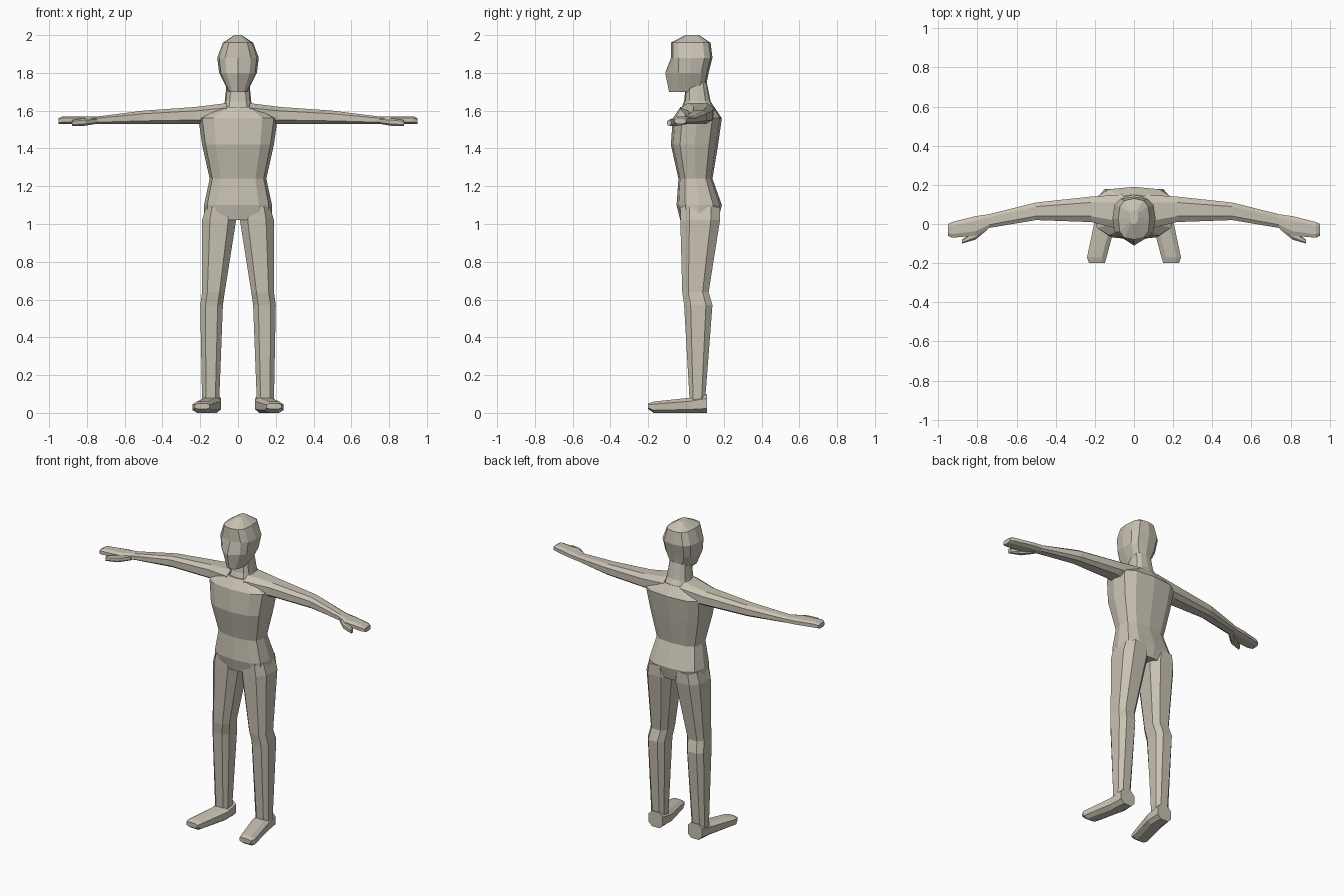
import bpy
import bmesh
from math import cos, sin, pi, copysign

cube = bpy.data.objects.get("Cube")
if cube:
    bpy.data.objects.remove(cube, do_unlink=True)

clay = bpy.data.materials.new("warm grey clay")
clay.use_nodes = True
colour = (0.58, 0.54, 0.45, 1)
clay.diffuse_color = colour
clay.node_tree.nodes["Principled BSDF"].inputs["Base Color"].default_value = colour


def boxy(value):
    """Push a sine or cosine outwards so a round outline becomes squarer."""
    return copysign(abs(value) ** 0.7, value)


def outline(sides, start, low_a, high_a, low_b, high_b):
    """Squarish polygon that exactly fills the given rectangle."""
    angles = [start + 2 * pi * i / sides for i in range(sides)]
    unit = [(boxy(cos(t)), boxy(sin(t))) for t in angles]
    reach = max(u for u, v in unit)
    mid_a, mid_b = (low_a + high_a) / 2, (low_b + high_b) / 2
    half_a, half_b = (high_a - low_a) / 2, (high_b - low_b) / 2
    return [(mid_a + half_a * u / reach, mid_b + half_b * v / reach) for u, v in unit]


def body_slice(z, half, front, back):
    """Horizontal slice on the centre line, with a corner at front centre."""
    return [(x, y, z) for x, y in outline(12, 0, -half, half, front, back)]


def leg_slice(z, inner, outer, front, back):
    return [(x, y, z) for x, y in outline(8, pi / 8, inner, outer, front, back)]


def foot_slice(y, inner, outer, top, bottom=0):
    return [(x, y, z) for x, z in outline(8, pi / 8, inner, outer, bottom, top)]


def arm_slice(x, front, back, top, bottom=1.53):
    return [(x, y, z) for y, z in outline(8, pi / 8, front, back, bottom, top)]


def loft(name, rings, side=1):
    """Skin a list of rings, cap both ends, and place it on the chosen side."""
    bm = bmesh.new()
    loops = [[bm.verts.new((side * x, y, z)) for x, y, z in ring] for ring in rings]
    for lower, upper in zip(loops, loops[1:]):
        for i in range(len(lower)):
            bm.faces.new((lower[i - 1], lower[i], upper[i], upper[i - 1]))
    bm.faces.new(loops[0])
    bm.faces.new(loops[-1])
    bmesh.ops.recalc_face_normals(bm, faces=bm.faces)
    mesh = bpy.data.meshes.new(name)
    bm.to_mesh(mesh)
    bm.free()
    mesh.materials.append(clay)
    obj = bpy.data.objects.new(name, mesh)
    bpy.context.collection.objects.link(obj)
    return obj


# Torso, from crotch to shoulder line
loft("torso", [
    body_slice(z=1.02, half=0.18, front=-0.03, back=0.17),
    body_slice(z=1.1, half=0.18, front=-0.05, back=0.19),
    body_slice(z=1.24, half=0.15, front=-0.04, back=0.14),
    body_slice(z=1.42, half=0.19, front=-0.08, back=0.17),
    body_slice(z=1.56, half=0.21, front=-0.07, back=0.19),
    body_slice(z=1.62, half=0.1, front=-0.03, back=0.15),
])

# Neck
loft("neck", [
    body_slice(z=1.6, half=0.08, front=-0.03, back=0.16),
    body_slice(z=1.65, half=0.07, front=-0.01, back=0.13),
    body_slice(z=1.75, half=0.06, front=0, back=0.11),
])

# Head, with the front centre of the lower face drawn out to a ridge
head = loft("head", [
    body_slice(z=1.7, half=0.05, front=-0.08, back=0.1),
    body_slice(z=1.8, half=0.1, front=-0.08, back=0.12),
    body_slice(z=1.88, half=0.11, front=-0.08, back=0.14),
    body_slice(z=1.96, half=0.08, front=-0.08, back=0.13),
    body_slice(z=2, half=0.02, front=0, back=0.07),
])
for vertex in head.data.vertices:
    if abs(vertex.co.x) < 0.01 and vertex.co.y < 0 and vertex.co.z < 1.85:
        vertex.co.y -= 0.2 * (vertex.co.z - 1.65)

# Paired limbs
for label, side in (("left", 1), ("right", -1)):
    loft(label + "_leg", [
        leg_slice(z=1.09, inner=0.03, outer=0.17, front=-0.03, back=0.18),
        leg_slice(z=1.02, inner=0.01, outer=0.19, front=-0.03, back=0.18),
        leg_slice(z=0.64, inner=0.07, outer=0.19, front=-0.02, back=0.12),
        leg_slice(z=0.57, inner=0.08, outer=0.2, front=-0.01, back=0.14),
        leg_slice(z=0.05, inner=0.1, outer=0.19, front=0.02, back=0.1),
    ], side)
    loft(label + "_foot", [
        foot_slice(y=0.11, inner=0.09, outer=0.19, top=0.1),
        foot_slice(y=0.02, inner=0.09, outer=0.2, top=0.08),
        foot_slice(y=-0.17, inner=0.14, outer=0.24, top=0.06),
        foot_slice(y=-0.2, inner=0.15, outer=0.23, top=0.05, bottom=0.02),
    ], side)
    loft(label + "_arm_and_hand", [
        arm_slice(x=0.06, front=-0.03, back=0.15, top=1.64),
        arm_slice(x=0.22, front=0.01, back=0.14, top=1.62),
        arm_slice(x=0.5, front=0.02, back=0.11, top=1.6),
        arm_slice(x=0.74, front=-0.02, back=0.05, top=1.57),
        arm_slice(x=0.81, front=-0.06, back=0.04, top=1.57),
        arm_slice(x=0.93, front=-0.07, back=0.01, top=1.57),
        arm_slice(x=0.95, front=-0.06, back=0, top=1.56),
    ], side)
    loft(label + "_thumb", [
        arm_slice(x=0.75, front=-0.03, back=0.02, top=1.56),
        arm_slice(x=0.81, front=-0.08, back=-0.03, top=1.56, bottom=1.52),
        arm_slice(x=0.88, front=-0.1, back=-0.08, top=1.55, bottom=1.52),
    ], side)
